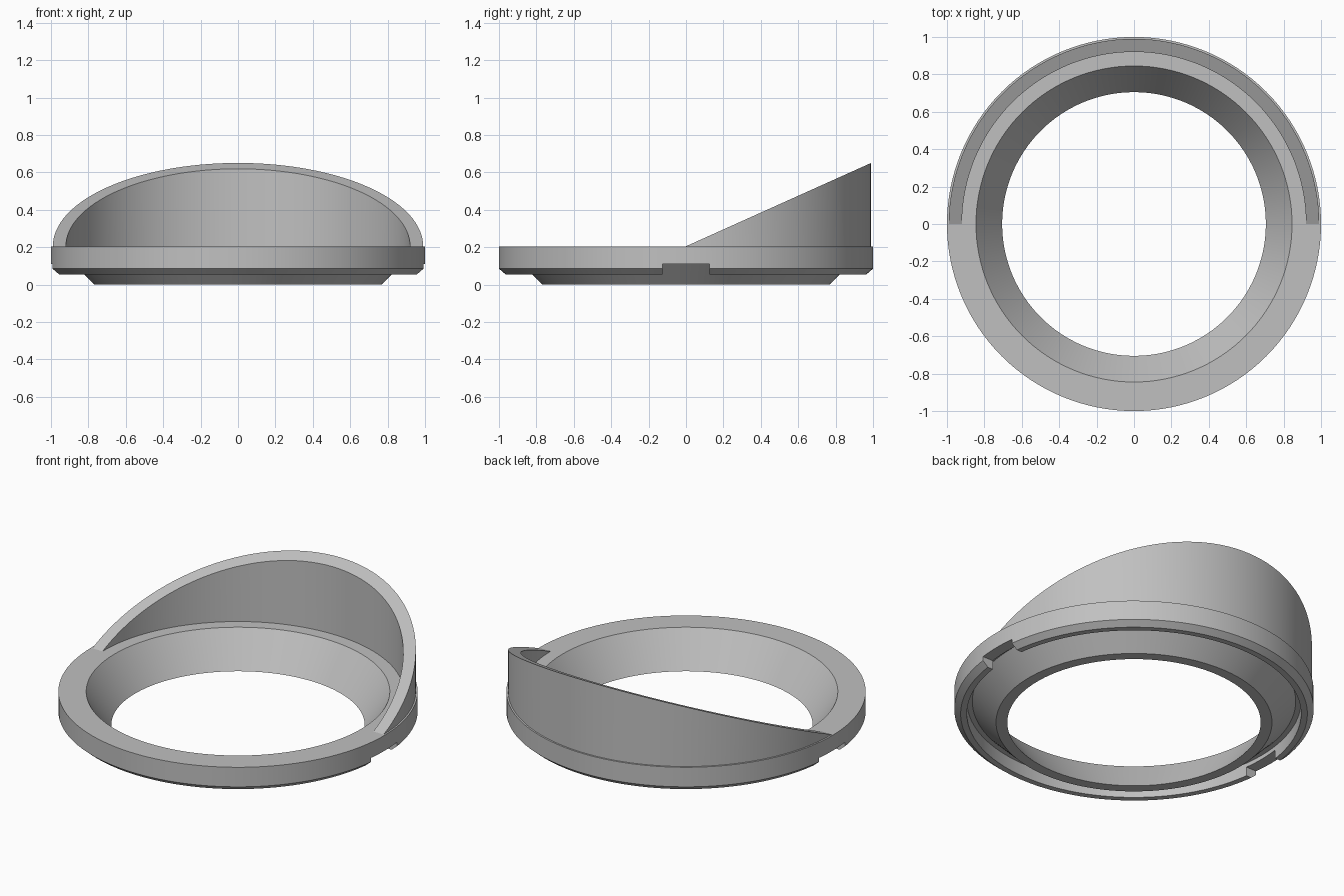
import bpy, bmesh
from math import pi, sin, cos, radians

default = bpy.data.objects.get("Cube")
if default:
    bpy.data.objects.remove(default, do_unlink=True)

SEGMENTS = 128
RIM = 0.205      # height of the flat rim
SLOPE = 0.45     # rise of the visor edge towards the back

grey = bpy.data.materials.new("plain grey")
grey.use_nodes = True
colour = (0.53, 0.53, 0.53, 1)
grey.diffuse_color = colour
grey.node_tree.nodes["Principled BSDF"].inputs["Base Color"].default_value = colour


def sweep(name, section, start, end, steps):
    """Sweep a closed section around z; section(angle) gives (radius, z) pairs."""
    bm = bmesh.new()
    closed = abs(end - start - 2 * pi) < 1e-6
    rings = []
    for i in range(steps if closed else steps + 1):
        a = start + (end - start) * i / steps
        rings.append([bm.verts.new((r * cos(a), r * sin(a), z)) for r, z in section(a)])
    count = len(rings[0])
    for i in range(steps):
        here, there = rings[i], rings[(i + 1) % len(rings)]
        for j in range(count):
            k = (j + 1) % count
            bm.faces.new((here[j], there[j], there[k], here[k]))
    if not closed:
        bm.faces.new(rings[0])
        bm.faces.new(rings[-1])
    bmesh.ops.recalc_face_normals(bm, faces=bm.faces)
    mesh = bpy.data.meshes.new(name)
    bm.to_mesh(mesh)
    bm.free()
    mesh.materials.append(grey)
    obj = bpy.data.objects.new(name, mesh)
    bpy.context.collection.objects.link(obj)
    return obj


def activate(obj):
    bpy.ops.object.select_all(action="DESELECT")
    obj.select_set(True)
    bpy.context.view_layer.objects.active = obj


# Ring: funnel inside, undercut groove below, chamfered outer edge
ring_profile = [(0.705, 0), (0.768, 0), (0.90, 0.135), (0.93, 0.135), (0.93, 0.055),
                (0.965, 0.055), (1, 0.085), (1, RIM), (0.845, RIM)]
ring = sweep("ring", lambda a: ring_profile, 0, 2 * pi, SEGMENTS)

# Notches through the outer lip on both sides
for side in (-1, 1):
    bpy.ops.mesh.primitive_cube_add(size=1, location=(side, 0, 0.01))
    cutter = bpy.context.object
    cutter.name = "notch_cutter"
    cutter.scale = (0.22, 0.25, 0.2)
    cutter.hide_render = True
    cutter.data.materials.append(grey)
    activate(ring)
    cut = ring.modifiers.new("notch", "BOOLEAN")
    cut.operation = "DIFFERENCE"
    cut.solver = "EXACT"
    cut.object = cutter
    bpy.ops.object.modifier_apply(modifier=cut.name)
    bpy.data.objects.remove(cutter, do_unlink=True)


# Visor: half tube cut by a slanted plane, rising to the back
def visor_section(a):
    inner, outer, foot = 0.92, 0.99, RIM - 0.01
    return [(inner, foot), (outer, foot),
            (outer, RIM + SLOPE * outer * sin(a)), (inner, RIM + SLOPE * inner * sin(a))]


visor = sweep("visor", visor_section, 0, pi, SEGMENTS // 2)

for part in (ring, visor):
    activate(part)
    bpy.ops.object.shade_smooth_by_angle(angle=radians(25))
